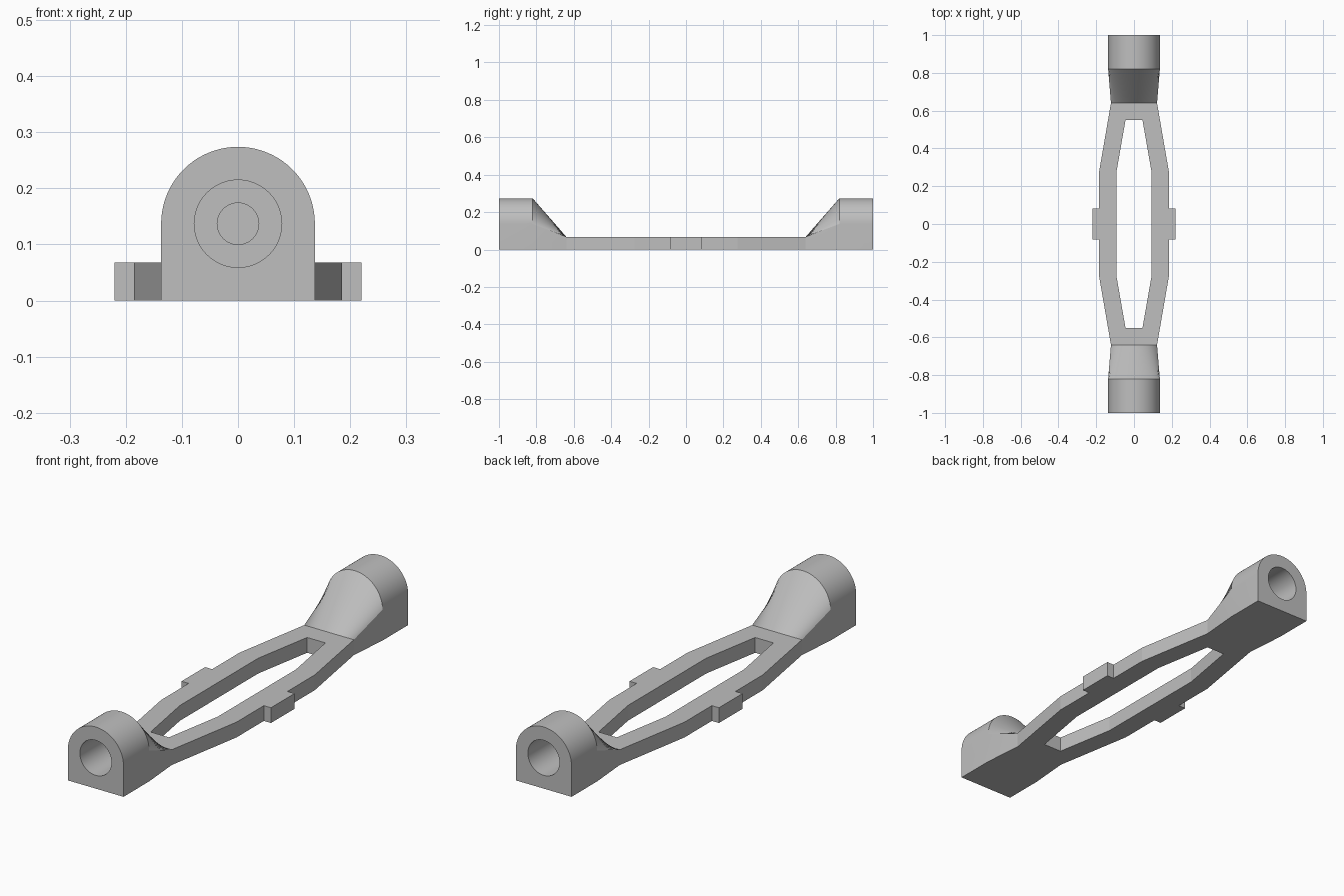
import bpy
import bmesh
from math import pi, cos, sin
from mathutils import Vector

if "Cube" in bpy.data.objects:
    bpy.data.objects.remove(bpy.data.objects["Cube"], do_unlink=True)

grey = bpy.data.materials.new("plain grey")
grey.use_nodes = True
grey.diffuse_color = (0.52, 0.52, 0.52, 1)
grey.node_tree.nodes["Principled BSDF"].inputs["Base Color"].default_value = grey.diffuse_color

PLATE = 0.068      # plate thickness
R = 0.137          # socket arch radius and axis height
ARCH = 40          # arch segments


def finish(name, bm, smooth=False):
    bmesh.ops.recalc_face_normals(bm, faces=bm.faces[:])
    mesh = bpy.data.meshes.new(name)
    bm.to_mesh(mesh)
    bm.free()
    mesh.materials.append(grey)
    ob = bpy.data.objects.new(name, mesh)
    bpy.context.collection.objects.link(ob)
    if smooth:
        activate(ob)
        bpy.ops.object.shade_smooth_by_angle(angle=pi / 6)
    return ob


def activate(ob):
    bpy.ops.object.select_all(action='DESELECT')
    ob.select_set(True)
    bpy.context.view_layer.objects.active = ob


def loft(bm, sections):
    """Skin equal-length closed sections and cap both ends."""
    rings = [[bm.verts.new(p) for p in s] for s in sections]
    n = len(rings[0])
    for a, b in zip(rings, rings[1:]):
        for i in range(n):
            j = (i + 1) % n
            bm.faces.new((a[i], a[j], b[j], b[i]))
    bm.faces.new(rings[0])
    bm.faces.new(rings[-1])


def arch_section(y):
    angles = [pi * i / ARCH for i in range(ARCH + 1)]
    return ([Vector((-R, y, 0)), Vector((R, y, 0))]
            + [Vector((R * cos(a), y, R + R * sin(a))) for a in angles])


def flat_section(y, w):
    return ([Vector((-w, y, 0)), Vector((w, y, 0))]
            + [Vector((w * (1 - 2 * i / ARCH), y, PLATE)) for i in range(ARCH + 1)])


def circle(y, r, n=48):
    return [Vector((r * cos(2 * pi * i / n), y, R + r * sin(2 * pi * i / n))) for i in range(n)]


# Arched sockets with a ramp down to the plate and a stepped bore
def socket(name, side):
    bm = bmesh.new()
    loft(bm, [arch_section(side), arch_section(0.82 * side), flat_section(0.64 * side, 0.122)])
    body = finish(name, bm)
    bm = bmesh.new()
    loft(bm, [circle(1.05 * side, 0.078), circle(0.82 * side, 0.078),
              circle(0.82 * side, 0.037), circle(0.755 * side, 0.037)])
    cutter = finish(name + "_bore", bm)
    cutter.hide_render = True
    cut = body.modifiers.new("bore", 'BOOLEAN')
    cut.operation = 'DIFFERENCE'
    cut.solver = 'EXACT'
    cut.object = cutter
    activate(body)
    bpy.ops.object.modifier_apply(modifier=cut.name)
    bpy.data.objects.remove(cutter, do_unlink=True)
    activate(body)
    bpy.ops.object.shade_smooth_by_angle(angle=pi / 6)


socket("front_socket", -1)
socket("back_socket", 1)


# Open frame between the sockets
def outline(quarter):
    (x0, y0), (x1, y1) = quarter
    half = [(x0, y0), (x1, y1), (x1, -y1), (x0, -y0)]
    return half + [(-x, y) for x, y in reversed(half)]


bm = bmesh.new()
outer = outline([(0.122, 0.64), (0.185, 0.275)])
inner = outline([(0.045, 0.55), (0.093, 0.275)])
loops = [[bm.verts.new((x, y, z)) for x, y in pts]
         for pts, z in ((outer, 0), (outer, PLATE), (inner, PLATE), (inner, 0))]
for k in range(4):
    a, b = loops[k], loops[(k + 1) % 4]
    for i in range(8):
        j = (i + 1) % 8
        bm.faces.new((a[i], a[j], b[j], b[i]))
finish("open_frame", bm)

# Side tabs
for name, side in (("left_tab", 1), ("right_tab", -1)):
    bm = bmesh.new()
    bmesh.ops.create_cube(bm, size=1)
    for v in bm.verts:
        v.co = Vector((side * 0.2025 + v.co.x * 0.035, v.co.y * 0.165, (v.co.z + 0.5) * PLATE))
    finish(name, bm)
